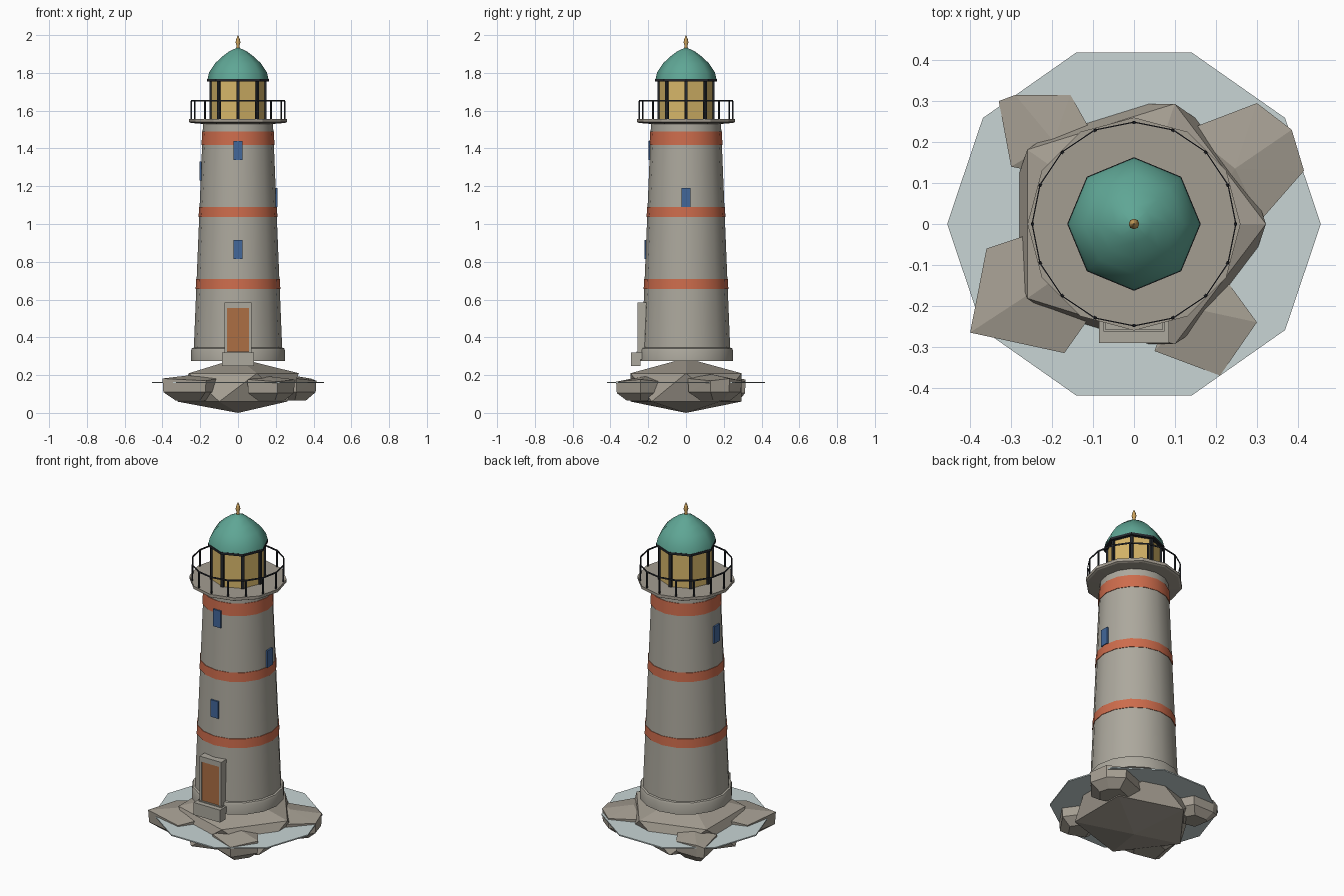
import bpy, bmesh, math
from mathutils import Vector, Matrix

if "Cube" in bpy.data.objects:
    bpy.data.objects.remove(bpy.data.objects["Cube"])


def mat(name, r, g, b):
    m = bpy.data.materials.new(name)
    lin = [((c / 255 + 0.055) / 1.055) ** 2.4 if c > 10 else c / 255 / 12.92 for c in (r, g, b)]
    m.diffuse_color = (*lin, 1)
    m.use_nodes = True
    m.node_tree.nodes["Principled BSDF"].inputs["Base Color"].default_value = m.diffuse_color
    return m


WALL = mat("pale stone", 172, 168, 157)
ROCK = mat("rock grey", 164, 157, 145)
RED = mat("stripe red", 205, 108, 76)
BLUE = mat("window blue", 66, 103, 154)
WOOD = mat("door brown", 172, 110, 68)
GLASS = mat("lamp yellow", 216, 183, 106)
DARK = mat("dark iron", 36, 39, 44)
GREEN = mat("roof green", 95, 166, 149)
GOLD = mat("finial gold", 206, 163, 92)
WATER = mat("water pale", 200, 213, 213)


def finish(name, bm, mats, smooth=None):
    bmesh.ops.recalc_face_normals(bm, faces=bm.faces)
    me = bpy.data.meshes.new(name)
    bm.to_mesh(me)
    bm.free()
    for m in mats:
        me.materials.append(m)
    ob = bpy.data.objects.new(name, me)
    bpy.context.collection.objects.link(ob)
    if smooth:
        bpy.ops.object.select_all(action='DESELECT')
        ob.select_set(True)
        bpy.context.view_layer.objects.active = ob
        bpy.ops.object.shade_smooth_by_angle(angle=math.radians(smooth))
    return ob


def lathe(name, profile, n, mats, smooth=None, caps=True, rule=None, closed=False):
    """Turn an (r, z) profile around z with n sides, first vertex on +x."""
    bm = bmesh.new()
    rings = [[bm.verts.new((r * math.cos(2 * math.pi * i / n), r * math.sin(2 * math.pi * i / n), z))
              for i in range(n)] for r, z in profile]
    pairs = list(zip(rings, rings[1:])) + ([(rings[-1], rings[0])] if closed else [])
    for k, (a, b) in enumerate(pairs):
        for i in range(n):
            j = (i + 1) % n
            f = bm.faces.new((a[i], a[j], b[j], b[i]))
            if rule:
                f.material_index = rule(k)
    if caps and not closed:
        bm.faces.new(rings[0])
        bm.faces.new(rings[-1])
    return finish(name, bm, mats, smooth)


def add_box(bm, lo, hi, rot=0.0):
    lo, hi = Vector(lo), Vector(hi)
    m = Matrix.Rotation(rot, 4, 'Z') @ Matrix.Translation((lo + hi) / 2) @ Matrix.Diagonal((*(hi - lo), 1))
    bmesh.ops.create_cube(bm, size=1, matrix=m)


def box(name, lo, hi, m, rot=0.0):
    bm = bmesh.new()
    add_box(bm, lo, hi, rot)
    return finish(name, bm, [m])


# main rock: squashed icosahedron with a flatter underside
bm = bmesh.new()
bmesh.ops.create_icosphere(bm, subdivisions=1, radius=1)
for v in bm.verts:
    v.co = Vector((v.co.x * 0.36, v.co.y * 0.345, 0.145 + 0.145 * v.co.z))
    if 0.02 < v.co.z < 0.12:
        v.co.z = 0.06
finish("main_rock", bm, [ROCK])


# boulders: hull of an outline with a raised crown and a narrower foot
def boulder(name, outline, z_rim, z_top):
    bm = bmesh.new()
    c = sum((Vector(p) for p in outline), Vector((0, 0))) / len(outline)
    for k, p in enumerate(outline):
        p = Vector(p)
        low, foot = c.lerp(p, 0.97), c.lerp(p, 0.55)
        bm.verts.new((p.x, p.y, z_rim + 0.012 * (k % 2)))
        bm.verts.new((low.x, low.y, z_rim - 0.06))
        bm.verts.new((foot.x, foot.y, 0.065))
    top = c * 0.85
    bm.verts.new((top.x, top.y, z_top))
    res = bmesh.ops.convex_hull(bm, input=bm.verts)
    bmesh.ops.delete(bm, geom=list({v for v in res["geom_interior"] if isinstance(v, bmesh.types.BMVert)}),
                     context='VERTS')
    finish(name, bm, [ROCK])


boulder("boulder_back_left", [(-.33, .30), (-.29, .315), (-.155, .315), (-.11, .235), (-.20, .12), (-.30, .14)],
        0.165, 0.195)
boulder("boulder_back_right", [(.30, .295), (.13, .23), (.20, .06), (.31, .01), (.415, .13), (.385, .23)],
        0.17, 0.205)
boulder("boulder_front_left", [(-.36, -.06), (-.40, -.265), (-.17, -.315), (-.11, -.23), (-.15, -.08), (-.27, -.03)],
        0.17, 0.205)
boulder("boulder_front_right", [(.22, -.13), (.30, -.24), (.21, -.37), (.05, -.31), (.10, -.17)],
        0.165, 0.195)

# water disc
water = lathe("water", [(0.456, 0.157), (0.456, 0.164)], 10, [WATER])
for v in water.data.vertices:
    v.co.y *= 0.965


# tower with foot flange and three stripes
def radius(z):
    return 0.234 - (z - 0.34) / 1.2 * 0.049


profile = [(0.249, 0.275), (0.249, 0.33), (0.244, 0.342), (radius(0.345), 0.345)]
stripe_faces = []
for a, b in ((0.655, 0.708), (1.037, 1.09), (1.417, 1.49)):
    profile += [(radius(a), a), (radius(a) + 0.003, a), (radius(b) + 0.003, b), (radius(b), b)]
    stripe_faces += [len(profile) - 4, len(profile) - 3, len(profile) - 2]
profile.append((radius(1.54), 1.54))
lathe("tower", profile, 16, [WALL, RED], 35, rule=lambda k: int(k in stripe_faces))

# windows: thin plates leaning with the wall
for name, z, rot in (("front_window_low", 0.865, 0), ("right_window", 1.14, 90),
                     ("left_window", 1.28, -90), ("front_window_high", 1.39, 0)):
    r = radius(z)
    box(name, (-0.025, -r - 0.008, z - 0.05), (0.025, -r + 0.0015, z + 0.05), BLUE, math.radians(rot))

# door: frame of two jambs and a lintel, panel, doorstep
bm = bmesh.new()
for s in (-1, 1):
    add_box(bm, (min(s * .058, s * .071), -0.258, 0.30), (max(s * .058, s * .071), -0.20, 0.555))
add_box(bm, (-.071, -0.258, 0.555), (.071, -0.20, 0.585))
finish("door_frame", bm, [WALL])
box("door", (-.058, -0.253, 0.30), (.058, -0.21, 0.555), WOOD)
bm = bmesh.new()
add_box(bm, (-.075, -0.262, 0.285), (.075, -0.20, 0.325))
add_box(bm, (-.086, -0.29, 0.283), (.086, -0.215, 0.32))
add_box(bm, (-.086, -0.29, 0.247), (.086, -0.24, 0.283))
finish("doorstep", bm, [WALL])

# gallery floor and railing
lathe("gallery", [(0.19, 1.53), (0.25, 1.535), (0.26, 1.54), (0.26, 1.557)], 12, [ROCK])
lathe("rail", [(0.247, 1.648), (0.25, 1.648), (0.25, 1.657), (0.247, 1.657)], 16, [DARK], closed=True)
bm = bmesh.new()
for i in range(16):
    add_box(bm, (0.244, -0.004, 1.55), (0.251, 0.004, 1.65), i * math.pi / 8)
finish("railing_posts", bm, [DARK])

# lantern room with corner bars and roof ring
lathe("lantern_glass", [(0.143, 1.555), (0.143, 1.757)], 8, [GLASS])
bm = bmesh.new()
for i in range(8):
    add_box(bm, (0.134, -0.009, 1.555), (0.15, 0.009, 1.757), i * math.pi / 4)
finish("lantern_bars", bm, [DARK])
lathe("roof_ring", [(0.163, 1.754), (0.163, 1.768)], 8, [DARK])

# domed roof and finial
lathe("dome", [(0.161, 1.768), (0.152, 1.805), (0.122, 1.85), (0.085, 1.885), (0.045, 1.915), (0.008, 1.932)],
      8, [GREEN], 50)
lathe("finial", [(0.011, 1.922), (0.008, 1.945), (0.013, 1.962), (0.009, 1.98), (0.001, 2.0)], 8, [GOLD], 50)
